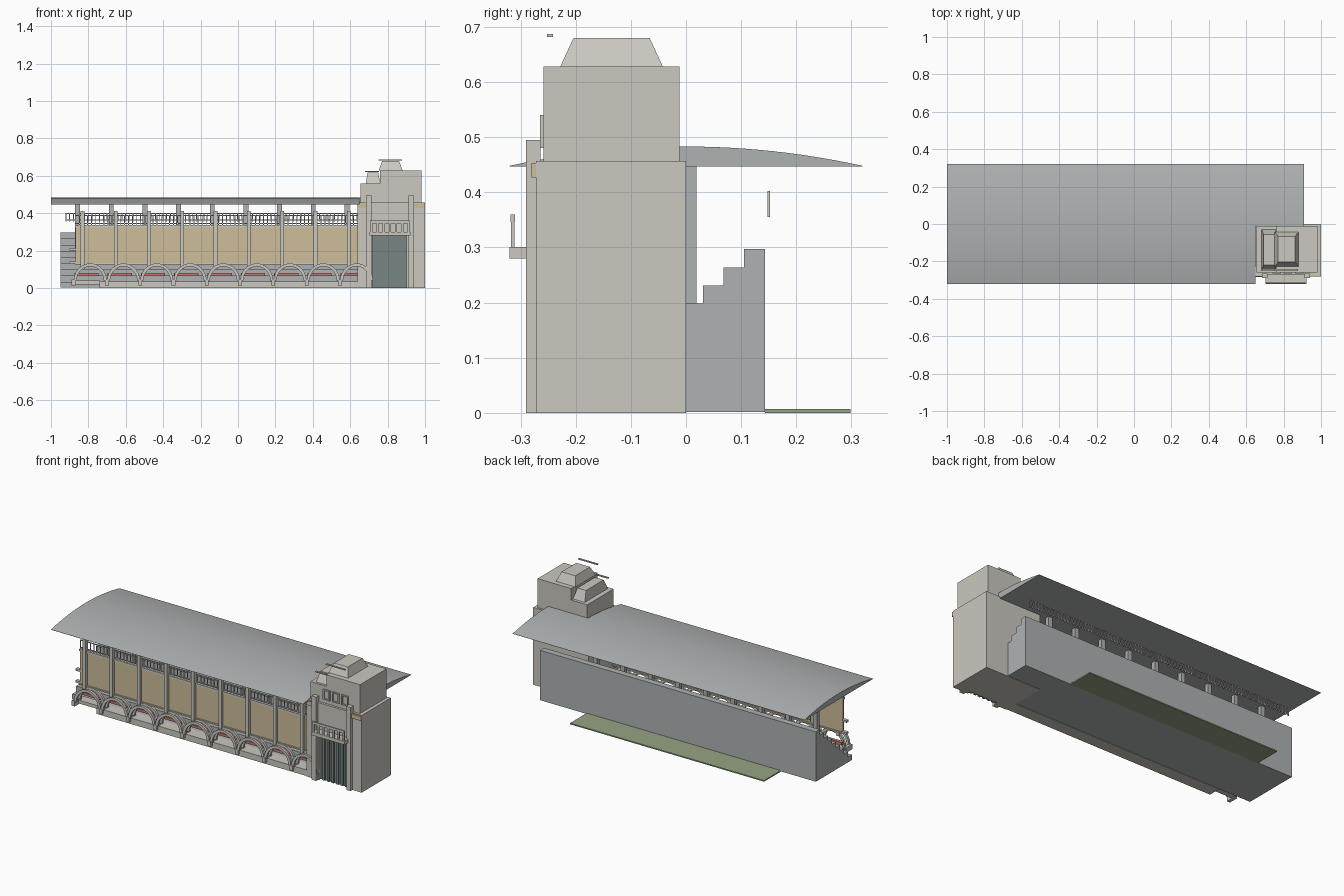
import bpy, bmesh, math

if "Cube" in bpy.data.objects:
    bpy.data.objects.remove(bpy.data.objects["Cube"])


def material(name, r, g, b):
    m = bpy.data.materials.new(name)
    m.use_nodes = True
    m.diffuse_color = (r, g, b, 1)
    bsdf = next(n for n in m.node_tree.nodes if n.type == 'BSDF_PRINCIPLED')
    bsdf.inputs["Base Color"].default_value = (r, g, b, 1)
    return m


STONE = material("pale stone", .60, .58, .53)
GREY = material("roof grey", .43, .45, .45)
BEIGE = material("beige panel", .62, .51, .32)
TEAL = material("dark teal door", .19, .24, .235)
GREEN = material("grass green", .30, .37, .23)
RED = material("bench red", .55, .19, .17)


def finish(name, bm, mat):
    bmesh.ops.recalc_face_normals(bm, faces=bm.faces)
    me = bpy.data.meshes.new(name)
    bm.to_mesh(me)
    bm.free()
    me.materials.append(mat)
    ob = bpy.data.objects.new(name, me)
    bpy.context.collection.objects.link(ob)
    return ob


def boxes(name, mat, *specs):
    """Boxes given as x, y, z ranges, joined in one object."""
    bm = bmesh.new()
    for x0, x1, y0, y1, z0, z1 in specs:
        for v in bmesh.ops.create_cube(bm, size=1)['verts']:
            v.co = (x1 if v.co.x > 0 else x0, y1 if v.co.y > 0 else y0,
                    z1 if v.co.z > 0 else z0)
    return finish(name, bm, mat)


def prism(bm, pts, axis, a, b):
    """Extrude a 2D outline along x (points are y, z) or y (points are x, z)."""
    def place(p, t):
        return (t, p[0], p[1]) if axis == 'x' else (p[0], t, p[1])
    lo = [bm.verts.new(place(p, a)) for p in pts]
    hi = [bm.verts.new(place(p, b)) for p in pts]
    n = len(pts)
    bm.faces.new(lo)
    bm.faces.new(hi[::-1])
    for i in range(n):
        j = (i + 1) % n
        bm.faces.new((lo[i], lo[j], hi[j], hi[i]))


def frustum(name, mat, x0, x1, y0, y1, z0, z1, inset_x, inset_y):
    ob = boxes(name, mat, (x0, x1, y0, y1, z0, z1))
    cx, cy = (x0 + x1) / 2, (y0 + y1) / 2
    for v in ob.data.vertices:
        if v.co.z > (z0 + z1) / 2:
            v.co.x += inset_x if v.co.x < cx else -inset_x
            v.co.y += inset_y if v.co.y < cy else -inset_y
    return ob


# Arched roof, notched around the tower
def roof(name, x0, x1, y0, y1, n):
    ys = [y0 + (y1 - y0) * i / n for i in range(n + 1)]
    top = [(y, .448 + .035 * (1 - (y / .32) ** 2)) for y in ys]
    bm = bmesh.new()
    prism(bm, [(y1, .447), (y0, .447)] + top, 'x', x0, x1)
    ob = finish(name, bm, GREY)
    bpy.ops.object.select_all(action='DESELECT')
    ob.select_set(True)
    bpy.context.view_layer.objects.active = ob
    bpy.ops.object.shade_smooth_by_angle(angle=math.radians(25))


roof("main_roof", -1, .65, -.32, .32, 24)
roof("rear_roof", .65, .91, -.012, .32, 12)

# Stepped stand with a flat back wall
STEPS, RISE, RUN = 9, .033, .0375
profile = [(.143, .002), (.143, STEPS * RISE)]
for i in range(STEPS):
    y = .143 - RUN * (i + 1)
    profile += [(y, RISE * (STEPS - i)), (y, max(.002, RISE * (STEPS - i - 1)))]
bm = bmesh.new()
prism(bm, profile, 'x', -.95, .855)
finish("stepped_stand", bm, GREY)
boxes("grass_strip", GREEN, (-.72, .55, .143, .298, 0, .007))

# Roof posts
boxes("roof_posts", GREY, *[(x - .013, x + .013, -.006, .019, .16, .449)
                            for x in [-.858 + .18 * k for k in range(9)]])

# Front facade wall, columns and sill
BAY = .178
columns = [-.832 + BAY * k for k in range(9)]
boxes("facade_wall", BEIGE, (-.87, .64, -.235, -.225, .13, .33))
boxes("facade_sills", STONE, (-.872, .64, -.24, -.22, .325, .337),
      (-.872, .64, -.24, -.22, .125, .133))
boxes("facade_columns", STONE, *[(x - .01, x + .01, -.252, -.228, .1, .412)
                                 for x in columns])
boxes("plinth", STONE, (-.74, .64, -.268, -.195, 0, .036))
boxes("end_steps", STONE, (-.88, -.74, -.25, -.195, .02, .04),
      (-.9, -.87, -.235, -.215, .2, .212), (-.9, -.87, -.235, -.215, .13, .142))


# Railings: two rails and evenly spaced bars
def railing(name, mat, x0, x1, y, z0, z1, step):
    t = .0022
    n = round((x1 - x0) / step)
    parts = [(x0, x1, y - t, y + t, z - .005, z) for z in (z0 + .012, z1)]
    for i in range(n + 1):
        x = x0 + (x1 - x0) * i / n
        parts.append((x - t, x + t, y - t, y + t, z0, z1))
    boxes(name, mat, *parts)


railing("rear_railing", STONE, -.92, .835, .15, .355, .402, .02)
railing("front_railing", STONE, -.87, .64, -.23, .335, .39, .022)

# Two rows of arches along the base
bm = bmesh.new()
SEG = 14
for k in range(9):
    cx = -.79 + BAY * k
    angles = [math.pi * i / SEG for i in range(SEG + 1)]
    ring = [(cx + r * math.cos(a), .04 + h * math.sin(a))
            for r, h, seq in ((.088, .092, angles), (.072, .076, angles[::-1]))
            for a in seq]
    for y in (-.283, -.245):
        prism(bm, ring, 'y', y, y + .014)
finish("base_arches", bm, STONE)
boxes("arch_feet", STONE, *[(x - .01, x + .01, -.285, -.228, .015, .045)
                            for x in [-.79 + BAY * (k - .5) for k in range(9)]])
boxes("red_benches", RED, *[(x - .065, x + .065, -.226, -.205, .064, .08)
                            for x in [-.81 + BAY * k for k in range(9)]])

# Tower base around a recessed doorway
boxes("tower_base", STONE, (.638, 1, -.245, 0, 0, .457),
      (.638, .72, -.272, -.245, 0, .457), (.9, 1, -.272, -.245, 0, .457),
      (.72, .9, -.272, -.245, .28, .457))
boxes("tower_band", BEIGE, (.64, .69, -.28, -.272, .427, .453),
      (.94, 1, -.28, -.272, .427, .453))
boxes("tower_pilasters", STONE, (.685, .715, -.29, -.264, 0, .495),
      (.912, .94, -.29, -.264, 0, .495))
FOLDS = 12
w = .18 / FOLDS
boxes("folding_door", TEAL, *[(.72 + i * w, .72 + (i + 1) * w,
                               -.262 if i % 2 else -.254, -.244, 0, .28)
                              for i in range(FOLDS)])

# Balcony over the doorway
boxes("balcony_slab", STONE, (.702, .922, -.32, -.27, .28, .301))
boxes("balcony_balustrade", STONE, (.707, .917, -.318, -.31, .346, .36),
      *[(x - .006, x + .006, -.317, -.311, .3, .35)
        for x in [.713 + .033 * i for i in range(7)]])

# Upper tower blocks and tapered caps
boxes("upper_tower", STONE, (.655, .76, -.258, -.012, .457, .56),
      (.76, .98, -.258, -.012, .457, .628))
frustum("side_cap", STONE, .683, .76, -.245, -.03, .56, .618, .01, .025)
frustum("top_cap", STONE, .752, .88, -.228, -.042, .628, .68, .019, .024)
boxes("cap_bars", STONE, (.75, .877, -.252, -.241, .682, .687),
      (.68, .755, -.252, -.241, .62, .625))

# Window frames on the upper tower
frames = []
for x in (.74, .8, .86):
    frames += [(x, x + .007, -.265, -.257, .48, .54),
               (x + .038, x + .045, -.265, -.257, .48, .54),
               (x, x + .045, -.265, -.257, .533, .54),
               (x, x + .045, -.265, -.257, .48, .487)]
boxes("window_frames", STONE, *frames)
